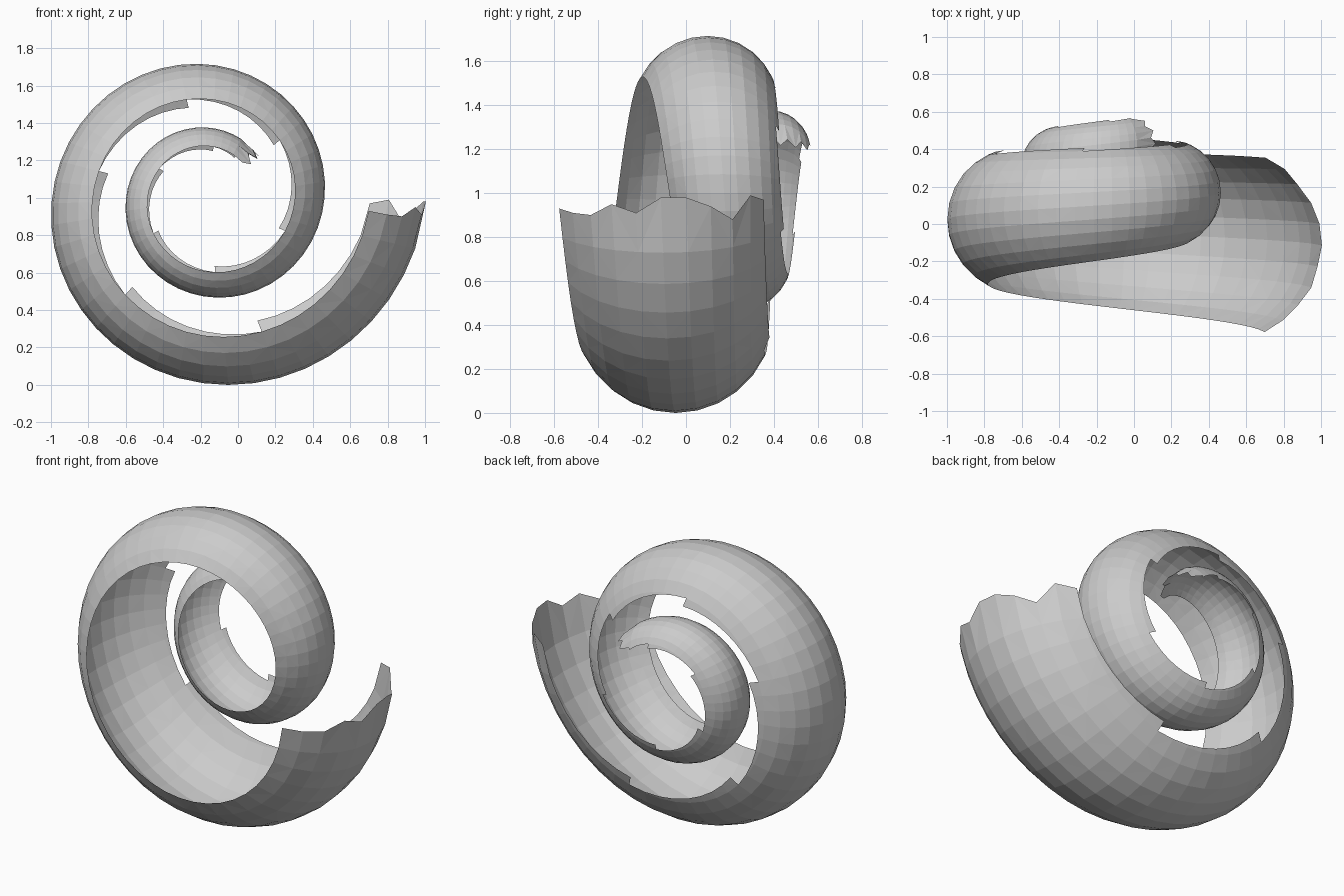
import bpy, bmesh
from math import sin, cos, exp, asin, radians

if "Cube" in bpy.data.objects:
    bpy.data.objects.remove(bpy.data.objects["Cube"])

CX, CZ = -0.152, 0.993      # spiral centre in the front view
R0, K = 1.158, 0.1009       # logarithmic spiral
Y0, DY = -0.115, 0.046      # sideways drift of each coil
TUBE = 0.447                # tube radius relative to the spiral radius
HALF = radians(65)          # half opening of the tube's outer arc
COLS, ROWS, TOOTH = 84, 10, 8

# broken rims: heights at the wide mouth, angles at the narrow tip
MOUTH_Z = [.93, .91, .90, .95, .91, .98, .98, .94, .88, .99, .97]
TIP_DEG = [672, 680, 670, 679, 671, 680, 674, 680, 671, 676, 661]


def point(t, phi):
    r = R0 * exp(-K * t)
    rho = r * (1 - TUBE + TUBE * cos(phi))
    return (CX + rho * cos(t), Y0 + DY * t + r * TUBE * sin(phi), CZ - rho * sin(t))


def row_angle(j):
    return -HALF + 2 * HALF * j / ROWS


def column_angle(i, j):
    # regular columns, with only the outermost ones pushed to the broken rim
    rho = R0 * (1 - TUBE + TUBE * cos(row_angle(j)))
    start, end = asin((CZ - MOUTH_Z[j]) / rho), radians(TIP_DEG[j])
    if i == 0:
        return start
    if i == COLS:
        return end
    return radians(8) + (radians(668) - radians(8)) * (i - 0.3) / COLS


bm = bmesh.new()

# coiled outer wall, triangulated
grid = [[bm.verts.new(point(column_angle(i, j), row_angle(j))) for j in range(ROWS + 1)]
        for i in range(COLS + 1)]
for i in range(COLS):
    for j in range(ROWS):
        a, b, c, d = grid[i][j], grid[i][j + 1], grid[i + 1][j + 1], grid[i + 1][j]
        tris = ((a, b, c), (a, c, d)) if (i + j) % 2 else ((a, b, d), (b, c, d))
        for tri in tris:
            bm.faces.new(tri)

# stepped strip along the rear edge
for i in range(COLS):
    k = i % TOOTH
    a, b = grid[i][ROWS], grid[i + 1][ROWS]
    extra = [HALF + radians(8.5) * n / TOOTH for n in (k, k + 1)]
    d = bm.verts.new(point(column_angle(i + 1, ROWS), extra[1]))
    if k == 0:
        bm.faces.new((a, d, b))
    else:
        c = bm.verts.new(point(column_angle(i, ROWS), extra[0]))
        bm.faces.new((a, c, b))
        bm.faces.new((c, d, b))

bmesh.ops.remove_doubles(bm, verts=bm.verts, dist=0.0005)
bmesh.ops.recalc_face_normals(bm, faces=bm.faces)
mesh = bpy.data.meshes.new("spiral_shell")
bm.to_mesh(mesh)
bm.free()
shell = bpy.data.objects.new("spiral_shell", mesh)
bpy.context.collection.objects.link(shell)
